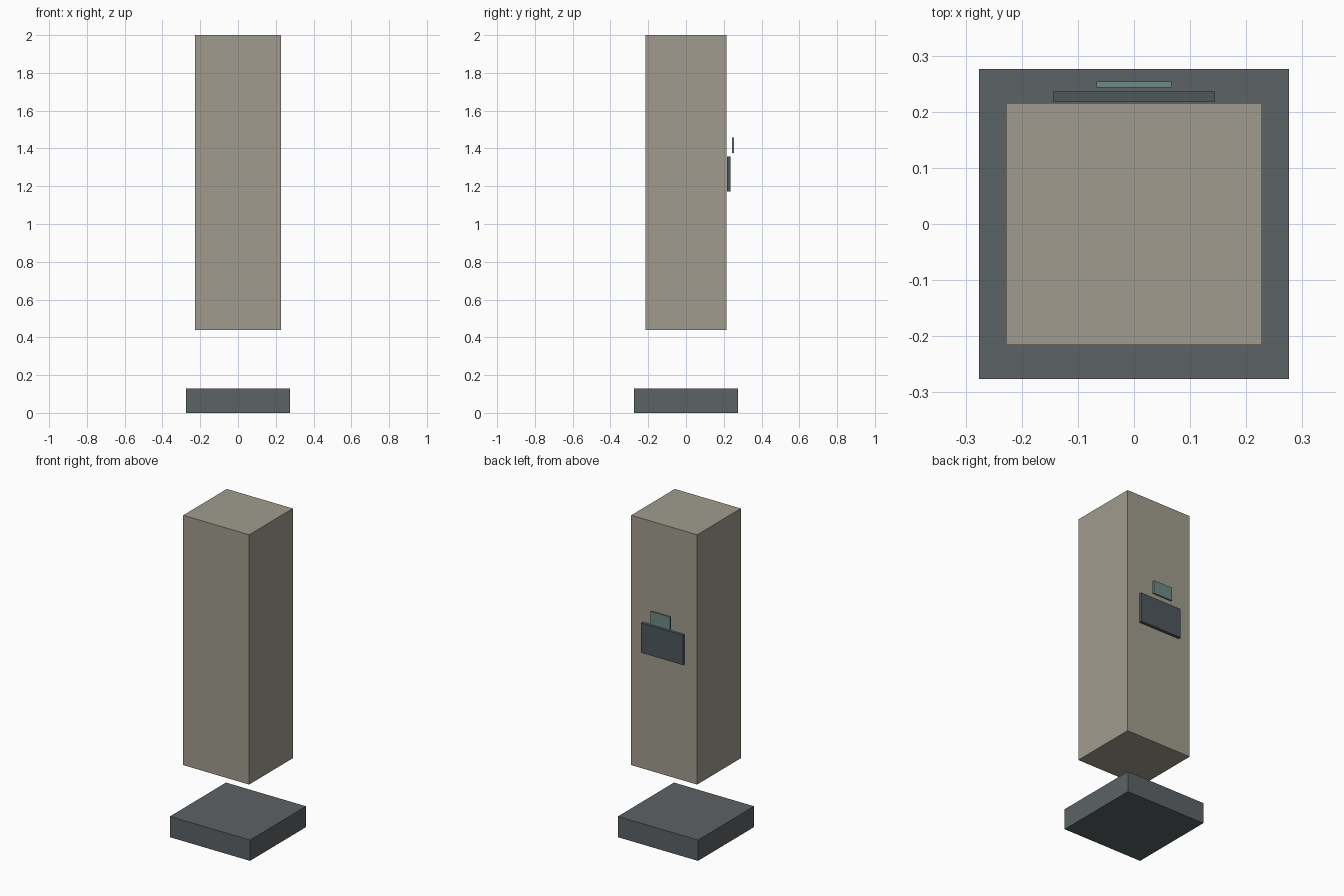
import bpy

if "Cube" in bpy.data.objects:
    bpy.data.objects.remove(bpy.data.objects["Cube"])


def material(name, rgb):
    mat = bpy.data.materials.new(name)
    mat.diffuse_color = (*rgb, 1.0)
    mat.use_nodes = True
    mat.node_tree.nodes["Principled BSDF"].inputs["Base Color"].default_value = mat.diffuse_color
    return mat


def box(name, x, y, z, mat):
    """Box from (min, max) extents on each axis."""
    centre = [(a + b) / 2 for a, b in (x, y, z)]
    bpy.ops.mesh.primitive_cube_add(size=1, location=centre)
    obj = bpy.context.object
    obj.name = name
    obj.scale = [b - a for a, b in (x, y, z)]
    bpy.ops.object.transform_apply(location=False, rotation=False, scale=True)
    obj.data.materials.append(mat)
    return obj


stone = material("warm_stone", (0.35, 0.33, 0.27))
dark = material("dark_slate", (0.107, 0.122, 0.130))
plate = material("plate_grey", (0.077, 0.095, 0.107))
teal = material("pale_teal", (0.156, 0.254, 0.235))

# Plinth on the floor, with the column floating above it
box("base", (-0.2765, 0.2765), (-0.2765, 0.2765), (0, 0.13), dark)
box("column", (-0.2277, 0.2277), (-0.2153, 0.2153), (0.44, 2.0), stone)

# Plates standing just off the back face
box("back_panel", (-0.144, 0.144), (0.218, 0.236), (1.172, 1.357), plate)
box("small_back_plate", (-0.067, 0.067), (0.243, 0.254), (1.375, 1.458), teal)
